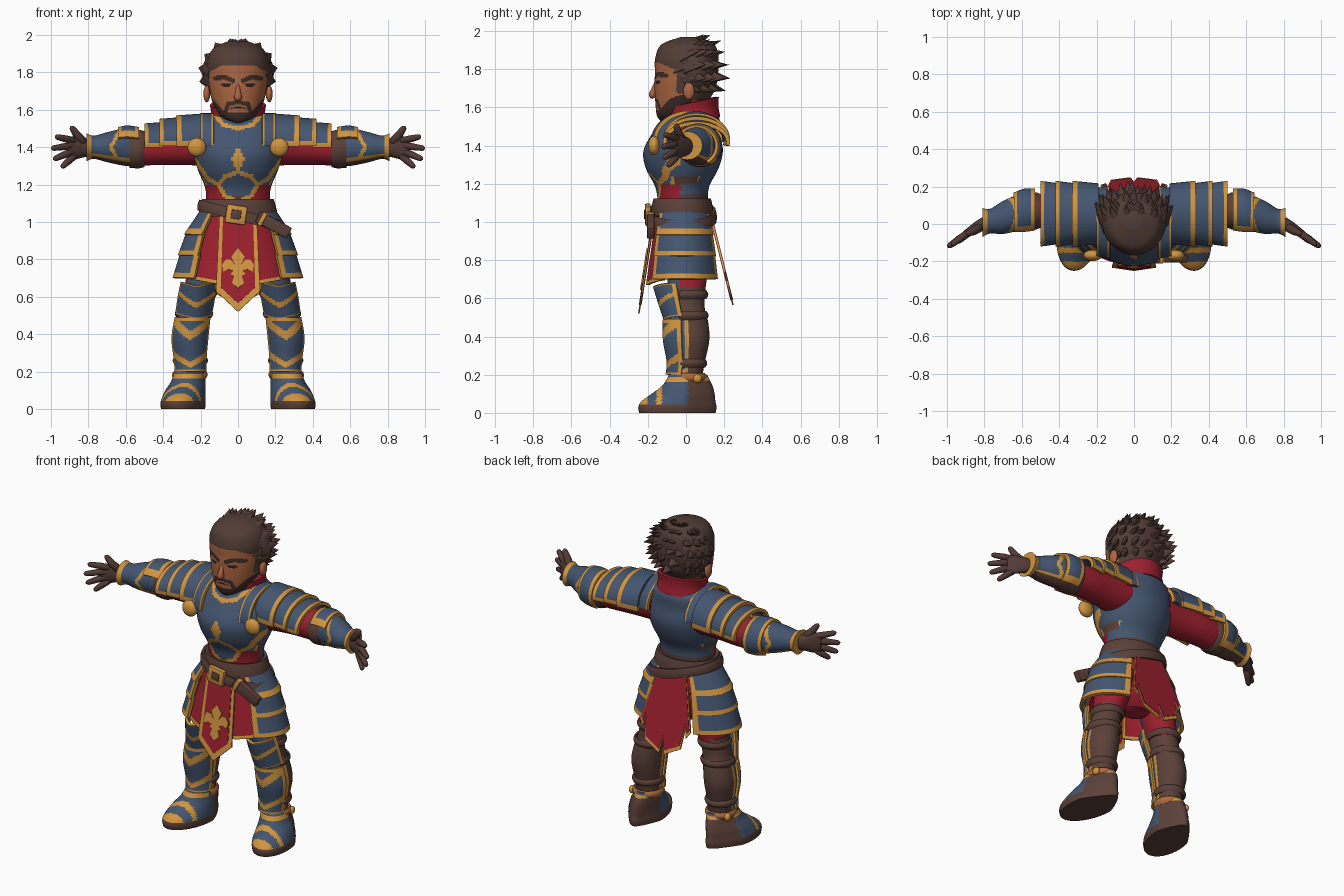
import bpy, bmesh, math, random
from mathutils import Vector, Matrix
random.seed(4)
if old := bpy.data.objects.get("Cube"):
    bpy.data.objects.remove(old, do_unlink=True)
# Flat colours (linear)
MATS = {}
for key, rgb in dict(steel_blue=(.058, .092, .16), gold=(.64, .30, .05), red=(.34, .014, .028), leather=(.105, .052, .04),
                     glove=(.085, .043, .036), hair=(.085, .046, .036), skin=(.42, .135, .055), copper=(.44, .15, .05),
                     beard=(.05, .027, .021), eye=(.02, .014, .012)).items():
    MATS[key] = m = bpy.data.materials.new(key)
    m.use_nodes = True
    m.diffuse_color = (*rgb, 1)
    m.node_tree.nodes["Principled BSDF"].inputs["Base Color"].default_value = (*rgb, 1)

def finish(name, bm, slots, thick=0, mirror=False, angle=40):
    """Turn a bmesh into a shaded object, optionally thickened and mirrored."""
    me = bpy.data.meshes.new(name)
    bm.to_mesh(me)
    for s in slots:
        me.materials.append(MATS[s])
    o = bpy.data.objects.new(name, me)
    bpy.context.collection.objects.link(o)
    if thick:
        mod = o.modifiers.new("thickness", 'SOLIDIFY')
        mod.thickness, mod.offset = thick, 0
    if mirror:
        o.modifiers.new("pair", 'MIRROR').use_mirror_merge = False
    bpy.ops.object.select_all(action='DESELECT')
    o.select_set(True)
    bpy.context.view_layer.objects.active = o
    bpy.ops.object.convert(target='MESH')
    bpy.ops.object.shade_smooth_by_angle(angle=math.radians(angle))

def spline(prof, v):
    """Smooth interpolation through the profile rows."""
    s = v * (len(prof) - 1)
    i = min(int(s), len(prof) - 2)
    t = s - i
    rows = (prof[min(max(j, 0), len(prof) - 1)] for j in range(i - 1, i + 3))
    return [q + .5 * t * (r - p + t * (2 * p - 5 * q + 4 * r - w + t * (3 * (q - r) + w - p))) for p, q, r, w in zip(*rows)]

def loft(name, axis, prof, paint, u=(0, 1), n=48, m=24, thick=0, mirror=False, warp=lambda p: p):
    """Rings (position, centre, centre, radius, radius) along z or x; u=0 is the front."""
    bm, slots, rows, closed = bmesh.new(), [], [], u[1] - u[0] == 1
    cols = n if closed else n + 1
    for j in range(m + 1):
        t, c, d, r, s = spline(prof, j / m)
        ring = [math.tau * (u[0] + (u[1] - u[0]) * i / n) for i in range(cols)]
        rows.append([bm.verts.new(warp(Vector((c + r * math.sin(a), d - s * math.cos(a), t)) if axis == 'z' else
                                       Vector((t, c - r * math.cos(a), d + s * math.sin(a))))) for a in ring])
    def add(vs, uu, vv):
        f = bm.faces.new(vs)
        col = paint if isinstance(paint, str) else paint(uu, vv, f.calc_center_median())
        if col not in slots:
            slots.append(col)
        f.material_index = slots.index(col)
    for j in range(m):
        for i in range(n):
            k = (i + 1) % cols
            add((rows[j][i], rows[j][k], rows[j + 1][k], rows[j + 1][i]), (i + .5) / n, (j + .5) / m)
    if closed and not thick:
        add(rows[0], .5, 0)
        add(rows[-1], .5, 1)
    bmesh.ops.recalc_face_normals(bm, faces=bm.faces)
    finish(name, bm, slots, thick, mirror)

def tube(name, pts, colour, mirror=False, n=10):
    """Round-ended tapering tube through (x, y, z, radius) points."""
    bm, ends = bmesh.new(), [(Vector(p[:3]), p[3]) for p in pts]
    (a, ra), (b, rb) = ends[0], ends[-1]
    step = (b - a).normalized()
    ends = [(a - step * ra * .8, ra * .5)] + ends + [(b + step * rb * .6, rb * .75), (b + step * rb, rb * .25)]
    turn = step.to_track_quat('Z', 'Y')
    circle = [turn @ Vector((math.cos(math.tau * i / n), math.sin(math.tau * i / n), 0)) for i in range(n)]
    rows = [[bm.verts.new(c + r * d) for d in circle] for c, r in ends]
    for r, s in zip(rows, rows[1:]):
        for i in range(n):
            bm.faces.new((r[i], r[(i + 1) % n], s[(i + 1) % n], s[i]))
    for r in (rows[0], rows[-1]):
        bm.faces.new(r)
    bmesh.ops.recalc_face_normals(bm, faces=bm.faces)
    finish(name, bm, [colour], mirror=mirror, angle=60)

def ball(name, loc, size, colour, mirror=False):
    bm = bmesh.new()
    place = Matrix.Translation(loc) @ Matrix.Diagonal((*size, 1))
    bmesh.ops.create_uvsphere(bm, u_segments=24, v_segments=14, radius=1, matrix=place)
    finish(name, bm, [colour], mirror=mirror)

def box(name, loc, size, colour, turn):
    bm = bmesh.new()
    bmesh.ops.create_cube(bm, size=1, matrix=Matrix.Translation(loc) @ Matrix.Rotation(turn, 4, 'Y') @ Matrix.Diagonal((*size, 1)))
    bmesh.ops.bevel(bm, geom=bm.edges[:], offset=.007, segments=2, affect='EDGES', profile=.5)
    finish(name, bm, [colour])

def panel(name, half, top, slope, colour, thick):
    """Flat hanging cloth from a half outline (x, z), leaning by slope."""
    bm = bmesh.new()
    pts = half + [(-x, z) for x, z in reversed(half) if x > 0]
    bm.faces.new([bm.verts.new((x, top + slope * (1.03 - z), z)) for x, z in pts])
    finish(name, bm, [colour], thick)

def near(p, pts, w):
    """True when a point is close to a line drawn on the (|x|, z) plane."""
    q = Vector((abs(p.x), p.z))
    for a, b in zip(map(Vector, pts), map(Vector, pts[1:])):
        t = min(1, max(0, (q - a).dot(b - a) / (b - a).length_squared))
        if (q - a - t * (b - a)).length < w:
            return True
    return False

def trim(top=0, bottom=.75, side=.07):
    """Blue plate with gold borders."""
    return lambda u, v, p: 'gold' if v < top or v > bottom or not side < u < 1 - side else 'steel_blue'

# Breastplate, shoulder straps and roundels
def chest(u, v, p):
    x = abs(p.x)
    if p.y < -.03:
        lines = ([(0, 1.5), (.08, 1.52), (.13, 1.58)], [(0, 1.265), (.07, 1.245), (.105, 1.2), (.07, 1.14), (0, 1.11)],
                 [(.105, 1.2), (.16, 1.23), (.23, 1.33)])
        if x / .036 + abs(p.z - 1.335) / .07 < 1 or any(near(p, l, .011) for l in lines):
            return 'gold'
        if p.z < 1.2 and x > .1 - max(0, 1.2 - p.z) * .4:
            return 'red'
    if x > .16 and abs(p.y) < .08 and 1.2 < p.z < 1.24:
        return 'gold' if abs(p.y) > .06 else 'leather'
    return 'leather' if p.z < 1.14 else 'steel_blue'
loft("breastplate", 'z', [(1.08, 0, -.015, .17, .13), (1.18, 0, -.02, .175, .14), (1.28, 0, -.02, .215, .19), (1.37, 0, -.015, .24, .208),
                          (1.46, 0, 0, .245, .18), (1.54, 0, .025, .2, .15), (1.59, 0, .03, .11, .1)], chest, n=120, m=72)
loft("shoulder_strap", 'x', [(.13, .01, 1.42, .185, .152), (.2, .01, 1.42, .172, .152)],
     lambda u, v, p: 'gold' if abs(v - .5) > .28 else 'steel_blue', u=(-.01, .5), m=10, thick=.02, mirror=True)
ball("chest_roundel", (.22, -.168, 1.4), (.05, .03, .05), 'gold', True)

# Head, neck and collar
def face(u, v, p):
    x, z = abs(p.x), p.z
    if p.y > .03:
        return 'hair' if z > 1.64 else 'skin'
    if z > 1.835 - .5 * max(0, x - .09) or (x > .135 and p.y > -.05 and z > 1.67):
        return 'hair'
    if near(p, [(.025, 1.755), (.07, 1.775), (.12, 1.768)], .013):
        return 'beard'
    if ((x - .066) / .028) ** 2 + ((z - 1.733) / .009) ** 2 < 1 or near(p, [(0, 1.612), (.04, 1.609)], .004):
        return 'eye'
    beard = z < 1.585 + max(0, x - .07) * 1.1 or near(p, [(0, 1.638), (.05, 1.632), (.068, 1.59)], .011)
    return 'beard' if beard else 'skin'
loft("head", 'z', [(1.53, 0, -.095, .035, .04), (1.56, 0, -.075, .085, .078), (1.62, 0, -.03, .128, .13), (1.7, 0, -.005, .152, .16),
                   (1.78, 0, 0, .163, .163), (1.86, 0, .005, .165, .166), (1.93, 0, .01, .13, .138), (1.968, 0, .02, .05, .05)],
     face, n=128, m=100)
tube("nose", [(0, -.157, 1.73, .01), (0, -.17, 1.69, .015), (0, -.175, 1.668, .022)], 'skin')
ball("ear", (.167, .015, 1.685), (.018, .03, .045), 'skin', True)
loft("neck", 'z', [(1.48, 0, .03, .09, .09), (1.66, 0, .02, .088, .09)], 'skin', m=4)
loft("collar", 'z', [(1.52, 0, .03, .15, .14), (1.58, 0, .03, .135, .13), (1.63, 0, .03, .14, .132)], 'red', u=(.05, .95), m=8,
     thick=.02, warp=lambda p: p + Vector((0, 0, .22 * p.y - .01)))

# Hair mass and broad swept-back locks
middle, radii = Vector((0, .045, 1.8)), Vector((.193, .125, .165))
ball("hair_mass", middle, radii, 'hair')
bm = bmesh.new()
for deg, count in ((-38, 7), (-15, 10), (8, 11), (32, 10), (55, 9), (78, 8)):
    e, size = math.radians(deg), .115
    for i in range(count):
        az = math.radians(125) * (2 * (i + random.uniform(.25, .75)) / count - 1)
        nrm = Vector((math.sin(az) * math.cos(e), math.cos(az) * math.cos(e), math.sin(e)))
        d = (nrm * .55 + Vector((0, .9, -.02))).normalized()
        side = d.cross(nrm + Vector((0, 0, .3))).normalized()
        turn = Matrix((side, d.cross(side), d)).transposed().to_4x4()
        base = middle + Vector([a * b * .92 for a, b in zip(nrm, radii)]) + d * size * random.uniform(.05, .2)
        bmesh.ops.create_cone(bm, segments=6, radius1=.058, radius2=0, depth=size, cap_ends=True,
                              matrix=Matrix.Translation(base) @ turn @ Matrix.Diagonal((1, .5, 1, 1)))
finish("hair_locks", bm, ['hair'], angle=20)

# Arms
loft("sleeve", 'x', [(.14, .04, 1.42, .12, .12), (.3, .06, 1.41, .1, .105), (.42, .07, 1.4, .095, .095), (.56, .07, 1.39, .085, .09)],
     'red', mirror=True)
steps = [(.19, .33, 1.43, .14, .13), (.31, .42, 1.43, .12, .112), (.4, .5, 1.42, .105, .097)]
for k, (x0, x1, z, r0, r1) in enumerate(steps):
    loft(f"pauldron_plate_{k + 1}", 'x', [(x0, .055, z, .152, r0), (x1, .055, z, .166, r1)], trim(0, .76), u=(-.03, .53), m=12,
         thick=.02, mirror=True)
loft("elbow_band", 'x', [(.5, .07, 1.39, .09, .095), (.53, .07, 1.39, .1, .103), (.58, .07, 1.39, .095, .1)], 'leather', m=8, mirror=True)
def bracer(u, v, p):
    if p.x > .785 or .62 < u < .66 or .86 < u < .9:
        return 'gold'
    curve = abs(p.x - .68 + .05 * abs(math.sin(math.tau * u))) < .012
    return 'leather' if .62 < u < .9 else 'gold' if curve else 'steel_blue'
loft("bracer", 'x', [(.56, .07, 1.39, .088, .094), (.62, .06, 1.4, .096, .097), (.7, .035, 1.4, .088, .08), (.77, .015, 1.4, .066, .062),
                     (.81, .008, 1.4, .078, .074)], bracer, n=64, m=50, mirror=True)
loft("elbow_guard", 'x', [(.53, .07, 1.395, .112, .105), (.59, .065, 1.4, .115, .108), (.64, .055, 1.4, .105, .1)],
     trim(.22, .78, .1), u=(.08, .66), m=14, thick=.016, mirror=True)
loft("palm", 'x', [(.78, .01, 1.4, .04, .045), (.83, -.01, 1.395, .035, .05), (.88, -.04, 1.395, .028, .062), (.915, -.06, 1.39, .018, .05)],
     'glove', n=20, m=12, mirror=True)
for name, z0, x1, y1, z1 in (("index", 1.435, .965, -.105, 1.455), ("middle", 1.41, .985, -.115, 1.395),
                             ("ring", 1.38, .975, -.11, 1.34), ("little", 1.35, .935, -.09, 1.3)):
    knuckle = ((.88 + x1) / 2, y1 * .5 - .02, (z0 + z1) / 2, .019)
    tube(name + "_finger", [(.88, -.045, z0, .02), knuckle, (x1, y1, z1, .015)], 'glove', True)
tube("thumb", [(.83, -.02, 1.43, .025), (.86, -.04, 1.465, .022), (.885, -.05, 1.5, .016)], 'glove', True)

# Belts
loft("waist_belt", 'z', [(1.03, 0, -.02, .2, .148), (1.075, 0, -.02, .192, .148), (1.12, 0, -.02, .178, .138)], 'leather', m=6, thick=.025)
loft("hanging_belt", 'z', [(1.01, .015, -.02, .222, .17), (1.035, .015, -.02, .222, .172), (1.065, .015, -.02, .212, .166)], 'leather', m=6,
     thick=.02, warp=lambda p: p + Vector((0, 0, -.26 * p.x)))
for name, loc, size, colour, turn in (
        ("belt_buckle", (-.01, -.2, 1.04), (.11, .03, .1), 'gold', .15), ("buckle_centre", (-.01, -.21, 1.04), (.055, .02, .05), 'leather', .15),
        ("belt_end", (.19, -.185, .985), (.19, .04, .065), 'leather', .5), ("belt_loop", (.13, -.19, 1.015), (.025, .045, .078), 'gold', .5)):
    box(name, loc, size, colour, turn)

# Skirt plates and cloth
rows = [(1.07, .19, .145), (.93, .28, .178), (.82, .312, .192), (.7, .34, .203)]
for k, ((z0, a0, b0), (z1, a1, b1)) in enumerate(zip(rows, rows[1:])):
    loft(f"skirt_plate_{k + 1}", 'z', [(z0 + .01, 0, -.02, a0 - .012, b0 - .006), (z1, 0, -.02, a1, b1)],
         trim(.2 if k == 0 else 0, .74), u=(.118, .42), m=16, thick=.02, mirror=True)
loft("front_cloth", 'z', [(1.04, 0, -.02, .18, .137), (.67, 0, -.02, .3, .193)], lambda u, v, p: 'gold' if v > .92 or u < .07 else 'red',
     u=(.045, .17), thick=.01, mirror=True, warp=lambda p: p + Vector((0, 0, max(0, p.x - .12) * .5 * max(0, 1.04 - p.z))))
panel("tabard_trim", [(0, 1.03), (.1, 1.03), (.118, .63), (0, .52)], -.168, -.155, 'gold', .008)
panel("tabard", [(0, 1.03), (.08, 1.03), (.092, .65), (0, .565)], -.168, -.155, 'red', .014)
panel("tabard_emblem", [(0, .86), (.035, .815), (.018, .772), (.04, .8), (.065, .8), (.086, .77), (.078, .735), (.052, .748), (.024, .738),
                        (.04, .722), (.02, .712), (.032, .675), (0, .645)], -.177, -.155, 'gold', .008)
panel("back_cloth_trim", [(0, 1.03), (.1, 1.03), (.178, .73), (.15, .69), (.14, .76), (.125, .62), (.018, .565), (0, .66)], .13, .25, 'gold', .008)
panel("back_cloth", [(0, 1.03), (.095, 1.03), (.168, .74), (.15, .715), (.14, .78), (.118, .64), (.02, .59), (0, .675)], .13, .25, 'red', .014)

# Hips and legs
loft("hips", 'z', [(.72, 0, 0, .08, .07), (.8, 0, 0, .19, .12), (.95, 0, -.01, .2, .13), (1.1, 0, -.02, .17, .125)], 'red')
loft("thigh", 'z', [(.92, .12, 0, .1, .115), (.78, .165, .005, .1, .112), (.6, .208, .005, .083, .09)],
     lambda u, v, p: 'steel_blue' if p.y < -.03 and p.z < .8 else 'red', m=30, mirror=True)
def shin(u, v, p):
    if p.z > .53 or .25 < u < .75:
        return 'leather'
    return 'gold' if .22 < u < .78 or abs(p.z - .22) < .014 else 'steel_blue'
loft("lower_leg", 'z', [(.66, .205, .008, .085, .09), (.55, .225, .008, .083, .09), (.47, .243, .012, .088, .105), (.38, .255, .015, .092, .107),
                        (.28, .255, .012, .08, .09), (.2, .253, .008, .072, .08), (.12, .255, 0, .078, .09)], shin, n=64, m=60, mirror=True)
for k, (z, x, r, colour) in enumerate([(.62, .212, .086, 'leather'), (.51, .235, .088, 'leather'), (.26, .255, .08, 'leather'), (.185, .255, .078, 'copper')]):
    loft(f"leg_strap_{k + 1}", 'z', [(z - .02, x, .01, r, r + .006), (z, x, .01, r + .01, r + .016), (z + .02, x, .01, r, r + .006)],
         colour, u=(.18, .82), m=6, thick=.01, mirror=True)

# Knee and shin guards with chevron trim
def chevron(levels):
    return lambda u, v, p: ('gold' if not .07 < u < .93 or not .08 < v < .93 or any(abs(v - c + .5 * abs(u - .5)) < .065 for c in levels)
                            else 'steel_blue')
loft("knee_guard", 'z', [(.66, .212, -.025, .088, .14), (.58, .222, -.015, .094, .125), (.48, .238, 0, .092, .108)], chevron((.62,)),
     u=(-.22, .22), m=30, thick=.016, mirror=True, warp=lambda p: p + Vector((0, 0, .25 * abs(p.x - .22))))
loft("shin_guard", 'z', [(.49, .243, .005, .092, .122), (.38, .257, .008, .095, .122), (.27, .256, .008, .084, .103), (.2, .254, 0, .08, .1)],
     chevron((.3, .8)), u=(-.21, .21), n=56, m=36, thick=.014, mirror=True)

# Boots
def boot(u, v, p):
    if p.z < .045 or (p.y > .01 and p.z < .17):
        return 'leather'
    return 'gold' if abs(p.y + .14) < .014 or abs(p.z - .175) < .014 or (p.y < -.2 and p.z < .085) else 'steel_blue'
loft("boot", 'z', [(0, .288, -.045, .115, .2), (.03, .288, -.045, .118, .205), (.06, .285, -.04, .114, .194), (.1, .279, -.015, .106, .165),
                   (.145, .266, .008, .093, .13), (.2, .256, .01, .083, .1)], boot, n=72, m=50, mirror=True,
     warp=lambda p: p + Vector((-.13 * p.y - .3 * max(0, p.y) * (p.x - .28) / .11, 0, 0)))
ball("ankle_buckle", (.335, .06, .18), (.018, .024, .024), 'gold', True)
